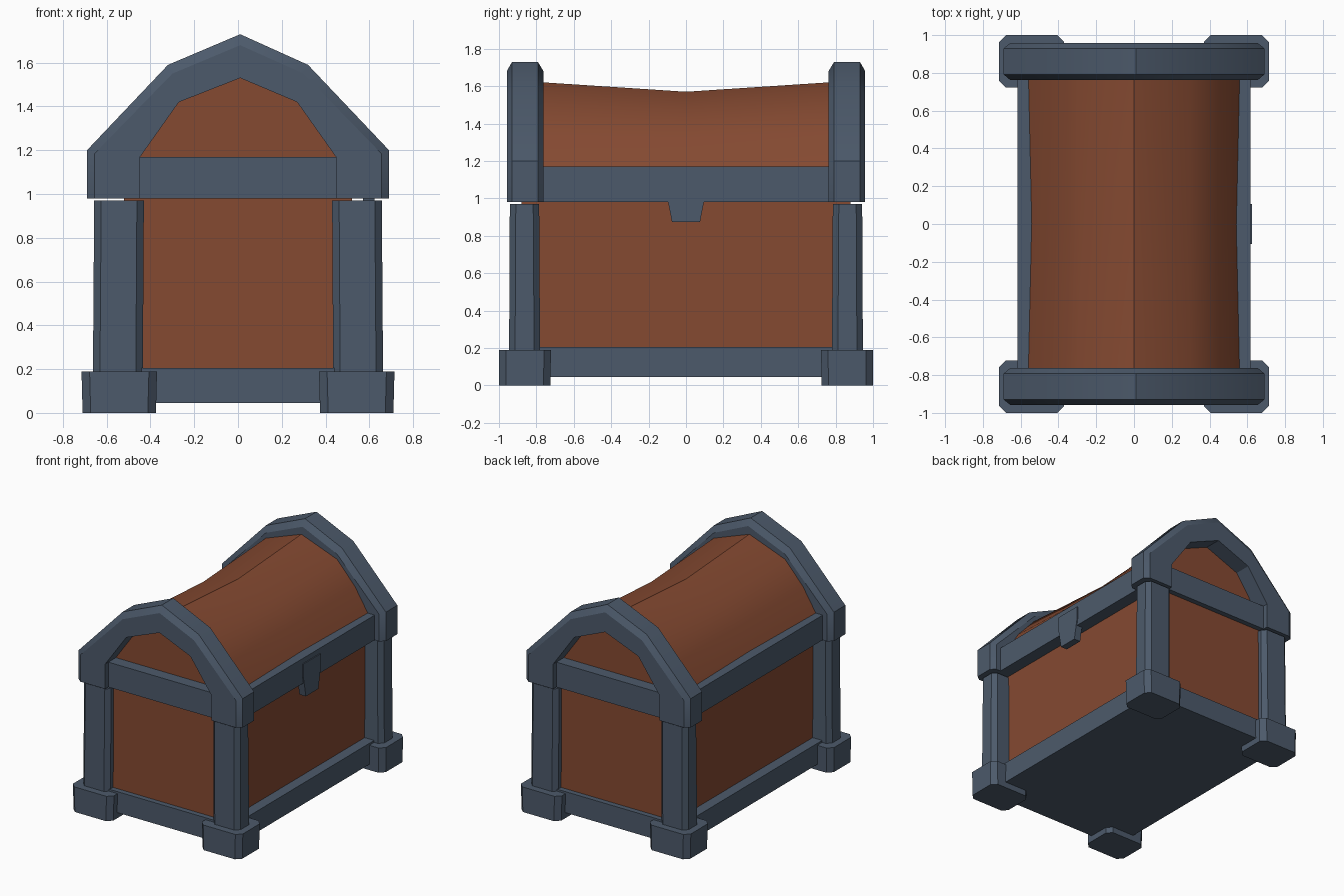
import bpy, bmesh, math

if "Cube" in bpy.data.objects:
    bpy.data.objects.remove(bpy.data.objects["Cube"])


def material(name, rgb):
    m = bpy.data.materials.new(name)
    m.diffuse_color = (*rgb, 1)
    m.use_nodes = True
    m.node_tree.nodes["Principled BSDF"].inputs["Base Color"].default_value = m.diffuse_color
    return m


WOOD = material("red brown wood", (0.235, 0.068, 0.031))
IRON = material("slate iron", (0.073, 0.102, 0.147))


def loft(name, rings, mat, caps=True, smooth=False):
    """Join closed rings of points; caps=False also joins last ring to first."""
    bm = bmesh.new()
    vs = [[bm.verts.new(p) for p in r] for r in rings]
    n = len(rings[0])
    pairs = list(zip(vs, vs[1:])) + ([] if caps else [(vs[-1], vs[0])])
    for a, b in pairs:
        for i in range(n):
            j = (i + 1) % n
            bm.faces.new((a[i], a[j], b[j], b[i]))
    if caps:
        bm.faces.new(vs[0])
        bm.faces.new(vs[-1])
    bmesh.ops.recalc_face_normals(bm, faces=bm.faces)
    me = bpy.data.meshes.new(name)
    bm.to_mesh(me)
    bm.free()
    me.materials.append(mat)
    ob = bpy.data.objects.new(name, me)
    bpy.context.collection.objects.link(ob)
    if smooth:
        bpy.ops.object.select_all(action='DESELECT')
        ob.select_set(True)
        bpy.context.view_layer.objects.active = ob
        bpy.ops.object.shade_smooth_by_angle(angle=math.radians(28))
    return ob


def rect(x0, x1, y0, y1, z, c=0.0):
    """Rectangle ring, with corners cut by c."""
    if not c:
        return [(x0, y0, z), (x1, y0, z), (x1, y1, z), (x0, y1, z)]
    return [(x0 + c, y0, z), (x1 - c, y0, z), (x1, y0 + c, z), (x1, y1 - c, z),
            (x1 - c, y1, z), (x0 + c, y1, z), (x0, y1 - c, z), (x0, y0 + c, z)]


def box(name, x, y, z0, z1, mat):
    return loft(name, [rect(-x, x, -y, y, z0), rect(-x, x, -y, y, z1)], mat)


# Chest body, base frame and lid band
box("body", 0.52, 0.88, 0.15, 0.985, WOOD)
box("base_frame", 0.60, 0.92, 0.045, 0.205, IRON)
box("lid_band", 0.617, 0.92, 0.98, 1.17, IRON)

# Corner posts and feet
for sx in (-1, 1):
    for sy in (-1, 1):
        def corner(x0, x1, y0, y1, z, c):
            return [(sx * x, sy * y, h) for x, y, h in rect(x0, x1, y0, y1, z, c)]
        loft("corner_post", [corner(0.435, 0.663, 0.78, 0.946, 0.15, 0.032),
                             corner(0.43, 0.657, 0.785, 0.942, 0.97, 0.032)], IRON)
        loft("foot", [corner(0.375, 0.71, 0.725, 1.0, 0.0, 0.037),
                      corner(0.37, 0.715, 0.722, 1.0, 0.19, 0.037)], IRON)

# Curved wooden lid, pinched in the middle
HALF = [(0.565, 1.16), (0.45, 1.345), (0.30, 1.51)]
PROFILE = HALF + [(0, 1.62)] + [(-x, z) for x, z in reversed(HALF)]


def lid_ring(y, pinch):
    return [(x * (1 - 0.03 * pinch), y, z - 0.05 * pinch * (z - 1.16) / 0.46)
            for x, z in PROFILE]


loft("lid_wood", [lid_ring(-0.83, 0), lid_ring(-0.76, 0), lid_ring(0, 1),
                  lid_ring(0.76, 0), lid_ring(0.83, 0)], WOOD, smooth=True)


# End arches with bevelled outer rims
def arch_points(half, apex):
    return half + [apex] + [(-x, z) for x, z in reversed(half)]


OUTER = arch_points([(0.69, 0.98), (0.69, 1.20), (0.32, 1.59)], (0.01, 1.73))
RIM = arch_points([(0.655, 0.98), (0.655, 1.185), (0.30, 1.55)], (0.01, 1.68))
INNER = arch_points([(0.447, 0.98), (0.447, 1.17), (0.27, 1.42)], (0.01, 1.53))

for s, name in ((-1, "front_arch"), (1, "back_arch")):
    section = [(INNER, 0.762), (RIM, 0.762), (OUTER, 0.792),
               (OUTER, 0.93), (RIM, 0.958), (INNER, 0.958)]
    # one cross-section ring per point along the arch
    rings = [[(pts[i][0], s * y, pts[i][1]) for pts, y in section]
             for i in range(len(OUTER))]
    loft(name, rings, IRON, smooth=True)

# Latch plate on the right side
LATCH = [(-0.105, 1.13), (0.105, 1.13), (0.105, 1.03),
         (0.075, 0.873), (-0.075, 0.873), (-0.105, 1.03)]
loft("latch", [[(x, y, z) for y, z in LATCH] for x in (0.57, 0.624)], IRON)
